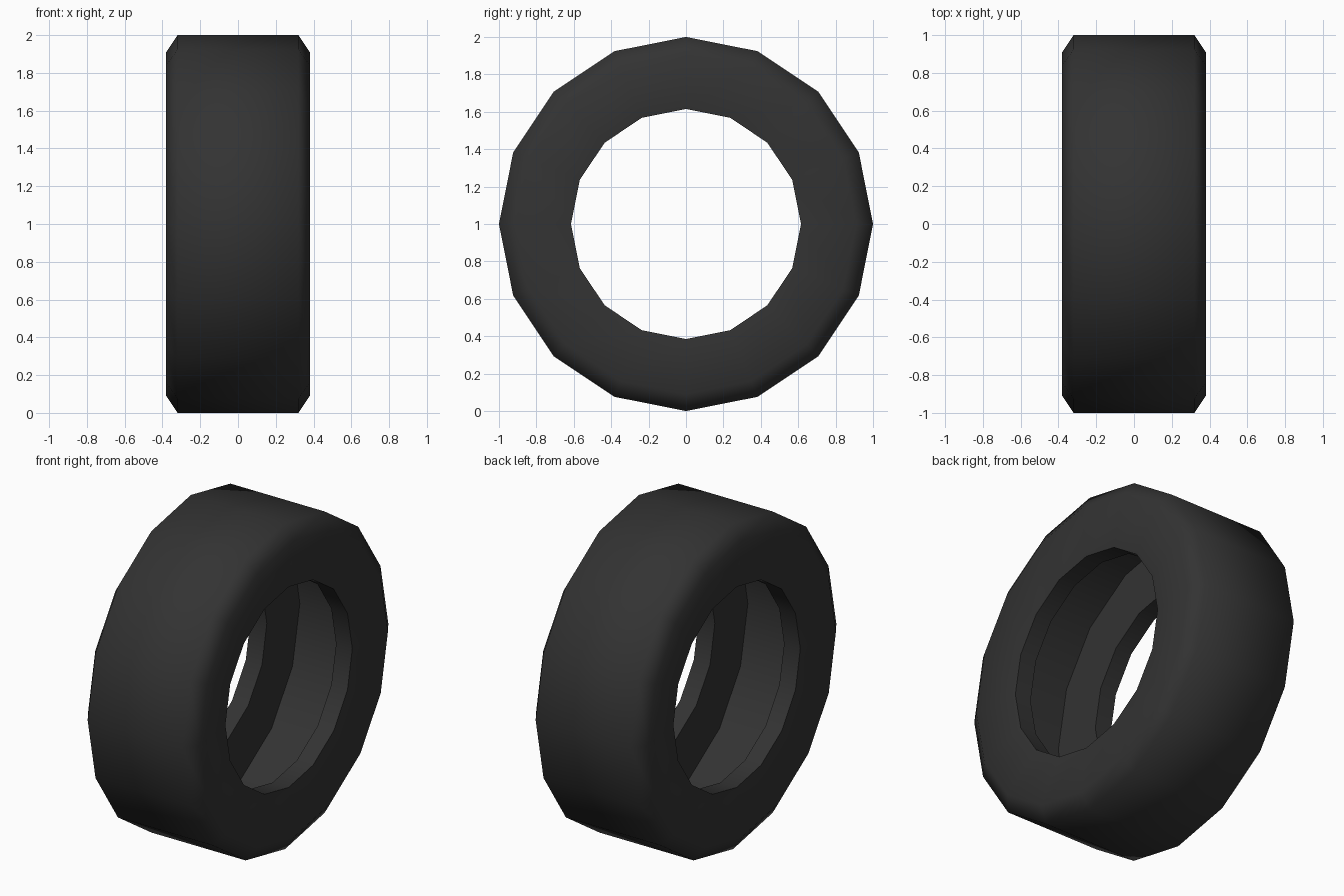
import bpy, bmesh, math

if "Cube" in bpy.data.objects:
    bpy.data.objects.remove(bpy.data.objects["Cube"])

SIDES = 16

# dark rubber
rubber = bpy.data.materials.new("dark_rubber")
rubber.diffuse_color = (0.033, 0.033, 0.033, 1)
rubber.use_nodes = True
rubber.node_tree.nodes["Principled BSDF"].inputs["Base Color"].default_value = rubber.diffuse_color

# half cross-section (x, radius): cavity floor, cavity wall, bead lip, sidewall, shoulder
half = [(0.235, 0.935), (0.235, 0.615), (0.345, 0.615), (0.38, 0.91), (0.32, 1.0)]
profile = half + [(-x, r) for x, r in reversed(half)]

# spin the closed section around the x axis
bm = bmesh.new()
rings = []
for i in range(SIDES):
    a = 2 * math.pi * i / SIDES
    rings.append([bm.verts.new((x, r * math.sin(a), 1 + r * math.cos(a))) for x, r in profile])
n = len(profile)
for i in range(SIDES):
    r0, r1 = rings[i], rings[(i + 1) % SIDES]
    for j in range(n):
        k = (j + 1) % n
        bm.faces.new((r0[j], r0[k], r1[k], r1[j]))
bmesh.ops.recalc_face_normals(bm, faces=bm.faces)
mesh = bpy.data.meshes.new("tire")
bm.to_mesh(mesh)
bm.free()
mesh.materials.append(rubber)

tire = bpy.data.objects.new("tire", mesh)
bpy.context.collection.objects.link(tire)
bpy.context.view_layer.objects.active = tire
tire.select_set(True)
# rounded shoulders, crisp bead and cavity corners
bpy.ops.object.shade_smooth_by_angle(angle=math.radians(70))
